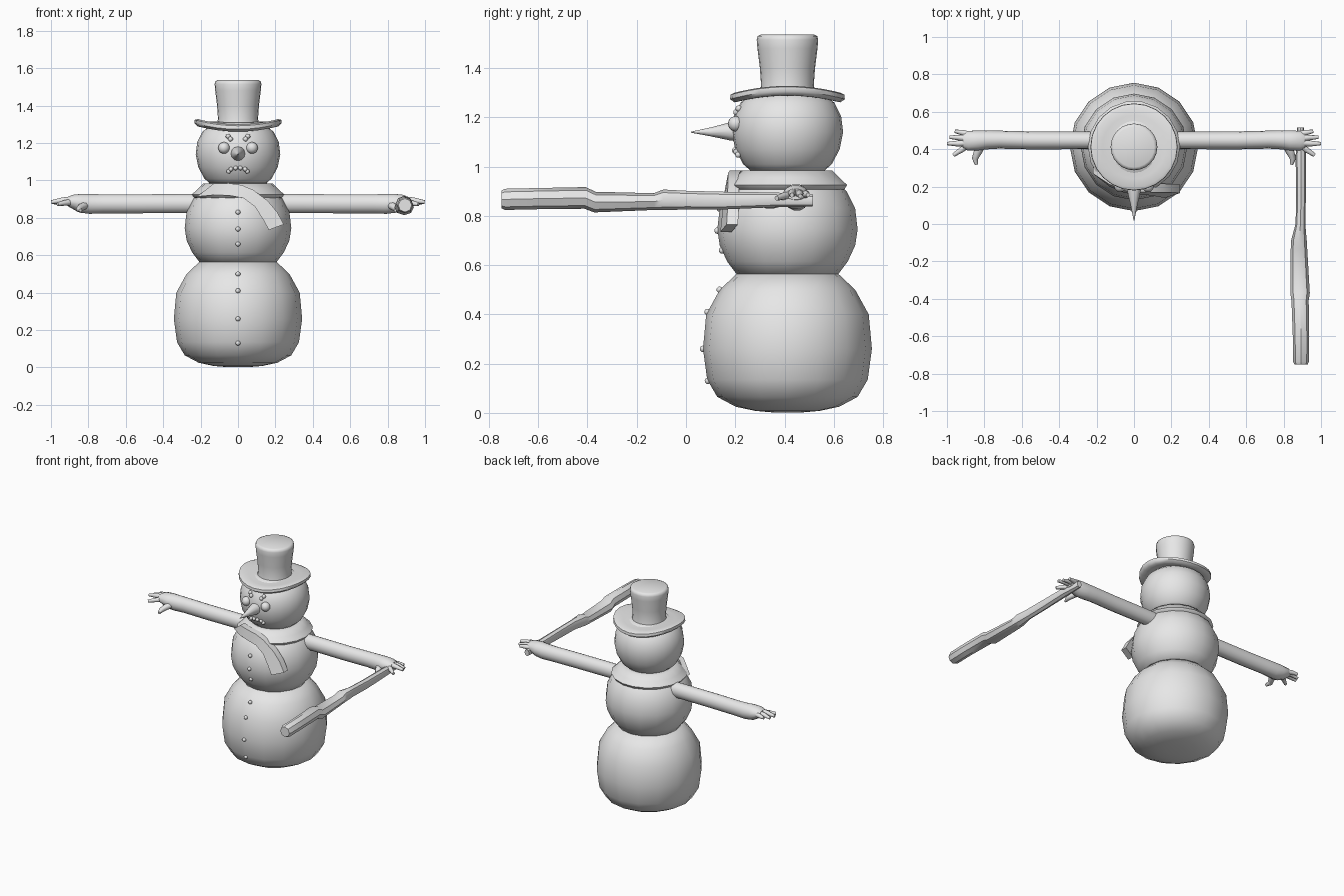
import bpy, bmesh, math
from mathutils import Vector

CY = 0.412  # depth of the body's axis

grey = bpy.data.materials.new("plain grey")
grey.diffuse_color = (0.8, 0.8, 0.8, 1)


def finish(name, bm, angle=55):
    bmesh.ops.recalc_face_normals(bm, faces=bm.faces)
    mesh = bpy.data.meshes.new(name)
    bm.to_mesh(mesh)
    bm.free()
    ob = bpy.data.objects.new(name, mesh)
    bpy.context.collection.objects.link(ob)
    mesh.materials.append(grey)
    bpy.ops.object.select_all(action='DESELECT')
    ob.select_set(True)
    bpy.context.view_layer.objects.active = ob
    bpy.ops.object.shade_smooth_by_angle(angle=math.radians(angle))
    return ob


def loft(name, rings, angle=55):
    """Skin a list of point rings and cap both ends."""
    bm = bmesh.new()
    vs = [[bm.verts.new(p) for p in r] for r in rings]
    n = len(vs[0])
    for a, b in zip(vs, vs[1:]):
        for i in range(n):
            j = (i + 1) % n
            bm.faces.new((a[i], a[j], b[j], b[i]))
    bm.faces.new(vs[0])
    bm.faces.new(vs[-1])
    return finish(name, bm, angle)


def lathe(name, profile, sides=16, bend=0.0):
    """Turn (radius, z) pairs about the body axis; bend lifts the +-x sides."""
    rings = []
    for r, z in profile:
        ring = []
        for i in range(sides):
            a = 2 * math.pi * i / sides
            x, y = r * math.cos(a), r * math.sin(a)
            ring.append((x, CY + y, z + bend * (x * x - y * y)))
        rings.append(ring)
    return loft(name, rings)


def tube(name, path, sides=10, angle=55):
    """Tube through (x, y, z, half width, half height) stations."""
    pts = [Vector(p[:3]) for p in path]
    rings = []
    for k, p in enumerate(path):
        t = (pts[min(k + 1, len(pts) - 1)] - pts[max(k - 1, 0)]).normalized()
        side = t.cross(Vector((0, 0, 1))).normalized()
        up = side.cross(t)
        rings.append([pts[k] + side * p[3] * math.cos(a) + up * p[4] * math.sin(a)
                      for a in (2 * math.pi * i / sides for i in range(sides))])
    return loft(name, rings, angle)


def ball(name, loc, r, seg=12):
    bm = bmesh.new()
    bmesh.ops.create_uvsphere(bm, u_segments=seg, v_segments=seg * 2 // 3, radius=r)
    bmesh.ops.translate(bm, verts=bm.verts, vec=loc)
    return finish(name, bm)


# Three snowballs
lower = [(.06, .002), (.13, .008), (.21, .025), (.285, .065), (.326, .135), (.343, .26),
         (.33, .40), (.275, .50), (.208, .563)]
middle = [(.20, .555), (.245, .615), (.275, .68), (.285, .745), (.275, .83),
          (.24, .90), (.19, .95), (.14, .985)]
lathe("lower_body", lower)
lathe("middle_body", middle)
lathe("head", [(.14, .975), (.18, 1.01), (.212, 1.07), (.226, 1.14), (.218, 1.205),
               (.19, 1.26), (.13, 1.31)], 24)

# Top hat: curled brim and flared crown
lathe("hat_brim", [(.10, 1.29), (.18, 1.278), (.215, 1.275), (.233, 1.29), (.231, 1.308),
                   (.215, 1.314), (.17, 1.306), (.10, 1.312)], 24, bend=0.30)
lathe("hat_crown", [(.115, 1.29), (.107, 1.33), (.112, 1.40), (.122, 1.48), (.125, 1.515),
                    (.121, 1.53), (.108, 1.536)], 24)

# Scarf collar and hanging tail
lathe("scarf_collar", [(.15, .985), (.185, .984), (.215, .955), (.246, .925),
                       (.235, .908), (.19, .895)], 18)


def scarf_point(x, z):
    return (x, .142 + .2 * (z - .75) + (2.3 if x < 0 else .6) * x * x, z)


edges = [(-.13, .983, -.22, .913), (-.05, .985, -.13, .922), (.02, .975, -.05, .920),
         (.08, .95, .03, .905), (.16, .89, .09, .86), (.21, .83, .135, .79), (.245, .765, .165, .735)]
rings = []
for ux, uz, lx, lz in edges:
    u, l = Vector(scarf_point(ux, uz)), Vector(scarf_point(lx, lz))
    front, back = Vector((0, -.016, 0)), Vector((0, .03, 0))
    rings.append([u + front, l + front, l + back, u + back])
loft("scarf_tail", rings, 40)

# Nose
tube("nose", [(0, .215, 1.143, .04, .04), (0, .18, 1.143, .037, .037),
              (0, .10, 1.141, .018, .018), (0, .02, 1.14, .002, .002)], 12)


# Pebbles set on the front of the head
def on_head(x, z, sink=0.0):
    r2 = .226 ** 2 - x * x - (z - 1.14) ** 2
    return (x, CY - math.sqrt(r2) + sink, z)


for s, tag in ((-1, "left"), (1, "right")):
    ball(f"{tag}_eye", on_head(s * .075, 1.174), .031, 16)
    for x, z in ((.053, 1.236), (.040, 1.221)):
        ball(f"{tag}_brow_pebble", on_head(s * x, z), .013)
    for x, z in ((.050, 1.048), (.038, 1.06), (.013, 1.066)):
        ball(f"{tag}_mouth_pebble", on_head(s * x, z), .012)

# Buttons follow the body profiles
for z in (.13, .26, .41, .50, .66, .74, .83):
    prof = lower if z < .56 else middle
    for (r0, z0), (r1, z1) in zip(prof, prof[1:]):
        if z0 <= z <= z1:
            r = r0 + (r1 - r0) * (z - z0) / (z1 - z0)
            ball("button", (0, CY - r, z), .013)
            break

# Arms, palms and fingers, mirrored left and right
fingers = {
    "index_finger": [(.88, .425, .885, .016, .018), (.925, .395, .880, .015, .015),
                     (.965, .368, .872, .010, .010)],
    "middle_finger": [(.88, .435, .895, .018, .020), (.94, .430, .893, .016, .016),
                      (.998, .430, .884, .009, .010)],
    "ring_finger": [(.88, .455, .892, .018, .018), (.935, .462, .890, .015, .015),
                    (.985, .464, .880, .009, .009)],
    "little_finger": [(.86, .470, .885, .018, .018), (.915, .488, .888, .015, .015),
                      (.958, .496, .885, .009, .009)],
    "thumb": [(.81, .430, .870, .022, .022), (.835, .385, .858, .022, .020),
              (.850, .350, .845, .017, .016), (.842, .318, .840, .009, .009)],
}
arm = [(.16, .447, .876, .047, .052), (.30, .447, .876, .047, .052), (.55, .447, .875, .048, .052),
       (.72, .451, .875, .048, .052), (.79, .450, .874, .051, .054), (.84, .446, .878, .054, .052),
       (.89, .445, .888, .052, .036), (.915, .445, .888, .040, .022)]
for s, tag in ((-1, "left"), (1, "right")):
    tube(f"{tag}_arm", [(s * p[0], *p[1:]) for p in arm], 14)
    for name, path in fingers.items():
        tube(f"{tag}_{name}", [(s * p[0], *p[1:]) for p in path], 8)

# Rough stick held in the right hand: thin handle, knotty middle, thick end
tube("stick", [(.89, .515, .862, .018, .024), (.892, .36, .865, .028, .030),
               (.893, .15, .862, .026, .036), (.890, .0, .864, .026, .038),
               (.882, -.09, .865, .042, .042), (.882, -.13, .858, .044, .034),
               (.888, -.37, .856, .052, .042), (.888, -.41, .873, .046, .044),
               (.893, -.60, .870, .044, .043), (.893, -.735, .867, .043, .043),
               (.893, -.75, .867, .036, .036)], 8, 40)
